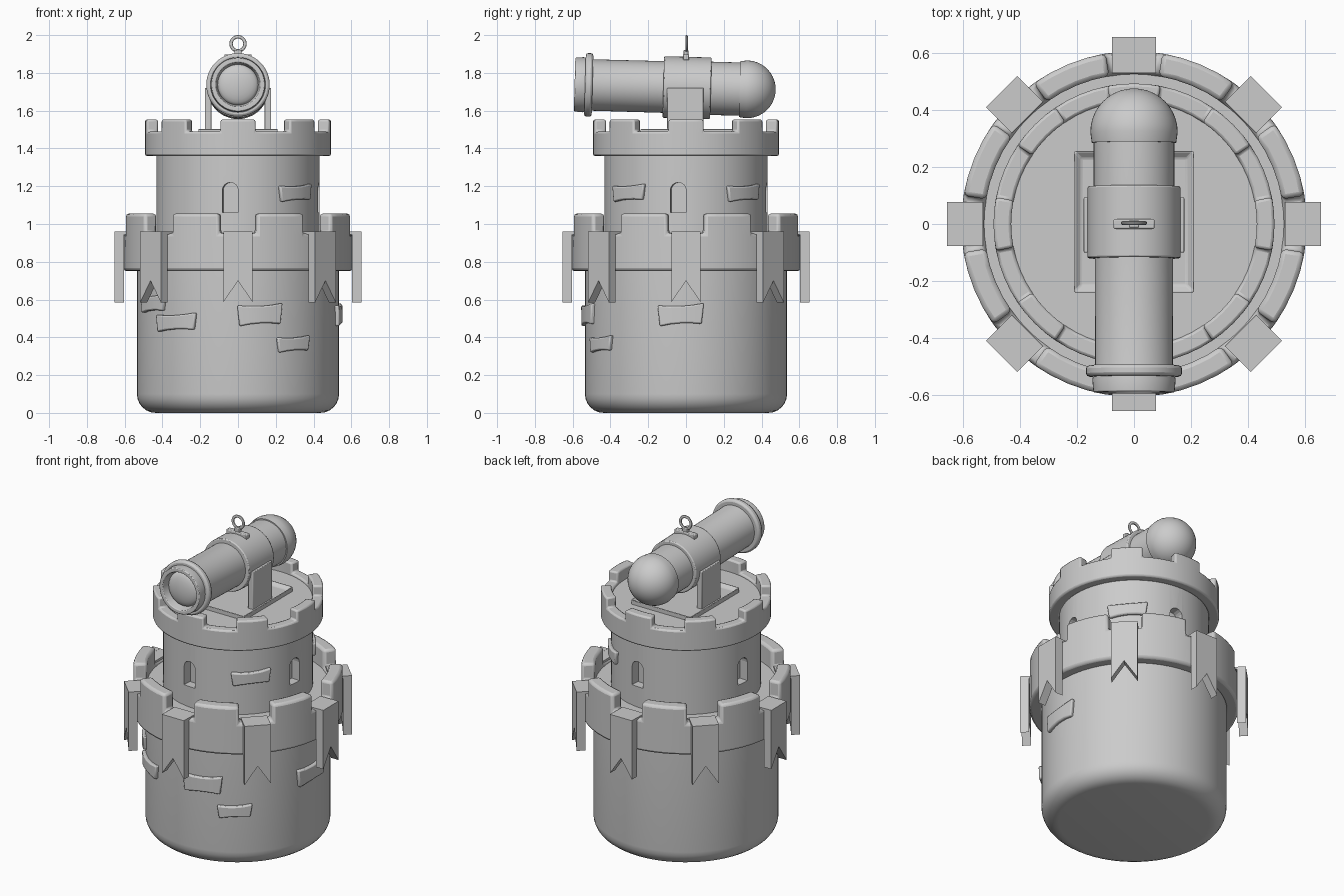
import bpy, bmesh
from math import sin, cos, pi, radians
from mathutils import Matrix, Vector

if "Cube" in bpy.data.objects:
    bpy.data.objects.remove(bpy.data.objects["Cube"])


def finish(bm, name, bevel=0.0, smooth=True, segs=2):
    bmesh.ops.remove_doubles(bm, verts=bm.verts, dist=1e-5)
    bmesh.ops.recalc_face_normals(bm, faces=bm.faces)
    me = bpy.data.meshes.new(name)
    bm.to_mesh(me)
    bm.free()
    ob = bpy.data.objects.new(name, me)
    bpy.context.collection.objects.link(ob)
    if bevel:
        m = ob.modifiers.new("bevel", 'BEVEL')
        m.width, m.segments, m.limit_method = bevel, segs, 'ANGLE'
        m.angle_limit = radians(40)
    for o in bpy.context.selected_objects:
        o.select_set(False)
    ob.select_set(True)
    bpy.context.view_layer.objects.active = ob
    if smooth:
        bpy.ops.object.shade_smooth_by_angle(angle=radians(35))
    return ob


def revolve(bm, profile, angles, closed=False):
    """Spin (radius, z) points around z through the given angles."""
    rings = [[bm.verts.new((r * cos(a), r * sin(a), z)) for r, z in profile] for a in angles]
    n = len(profile)
    for i, ring in enumerate(rings):
        nxt = rings[(i + 1) % len(rings)]
        for j in range(n if closed else n - 1):
            k = (j + 1) % n
            bm.faces.new((ring[j], nxt[j], nxt[k], ring[k]))


def full(n=64):
    return [2 * pi * i / n for i in range(n)]


def lathe(name, profile, bevel=0.0, matrix=None, closed=False, n=64):
    bm = bmesh.new()
    revolve(bm, profile, full(n), closed)
    if matrix:
        bm.transform(matrix)
    return finish(bm, name, bevel)


def battlement(name, r0, r1, z0, zg, z1, first, half, bevel):
    """Ring wall whose top faces are raised into eight merlons."""
    bm = bmesh.new()
    angles = []
    for k in range(8):
        c = radians(first + 45 * k)
        h, gap = radians(half), radians(45 - 2 * half)
        angles += [c - h + 2 * h * i / 4 for i in range(4)]
        angles += [c + h + gap * i / 4 for i in range(4)]
    revolve(bm, [(r0, z0), (r1, z0), (r1, zg), (r0, zg)], angles, True)
    bmesh.ops.recalc_face_normals(bm, faces=bm.faces)
    tops = []
    for f in bm.faces:
        c = f.calc_center_median()
        if abs(c.z - zg) < 1e-4:
            a = Vector((1, 0)).angle_signed(Vector((c.x, -c.y)))
            d = (a * 180 / pi - first + 22.5) % 45 - 22.5
            if abs(d) < half:
                tops.append(f)
    res = bmesh.ops.extrude_face_region(bm, geom=tops)
    for v in res['geom']:
        if isinstance(v, bmesh.types.BMVert):
            v.co.z = z1
    old = [f for f in tops if f.is_valid]
    if old:
        bmesh.ops.delete(bm, geom=old, context='FACES_ONLY')
    return finish(bm, name, bevel)


def add_box(bm, lo, hi):
    lo, hi = Vector(lo), Vector(hi)
    m = Matrix.Translation((lo + hi) / 2) @ Matrix.Diagonal((*(hi - lo), 1))
    return bmesh.ops.create_cube(bm, size=1, matrix=m)['verts']


def box(name, lo, hi, bevel=0.0):
    bm = bmesh.new()
    add_box(bm, lo, hi)
    return finish(bm, name, bevel, smooth=bevel > 0)


def prism(bm, pts, y0, y1):
    """Extrude an (x, z) outline from y0 to y1."""
    front = bm.faces.new([bm.verts.new((x, y0, z)) for x, z in pts])
    res = bmesh.ops.extrude_face_region(bm, geom=[front], use_keep_orig=True)
    verts = [v for v in res['geom'] if isinstance(v, bmesh.types.BMVert)]
    bmesh.ops.translate(bm, verts=verts, vec=(0, y1 - y0, 0))
    return list(front.verts) + verts


def brick(name, radius, deg, z, w, h):
    """Raised stone curved to the wall, slightly waisted in the middle."""
    bm = bmesh.new()
    cols = []
    for i in range(5):
        u = i / 2 - 1
        hh = h / 2 * (0.82 + 0.18 * u * u)
        col = []
        for r, s in ((-0.03, -1), (0.02, -1), (0.02, 1), (-0.03, 1)):
            a = radians(deg) + u * (w / 2 + 0.006 * s) / radius
            col.append(bm.verts.new(((radius + r) * cos(a), (radius + r) * sin(a), z + s * hh + 0.006 * u)))
        cols.append(col)
    for a, b in zip(cols, cols[1:]):
        for j in range(4):
            bm.faces.new((a[j], b[j], b[(j + 1) % 4], a[(j + 1) % 4]))
    bm.faces.new(cols[0])
    bm.faces.new(cols[-1])
    finish(bm, name, 0.008)


# Lower tower with rounded foot
foot = [(0.435 + 0.1 * sin(t * pi / 12), 0.1 - 0.1 * cos(t * pi / 12)) for t in range(7)]
lathe("lower_tower", [(0, 0)] + foot + [(0.535, 0.93), (0, 0.93)])
battlement("lower_battlement", 0.525, 0.605, 0.75, 0.95, 1.055, 22.5, 13, 0.016)

# Upper tower with four arched windows cut in
upper = lathe("upper_tower", [(0, 0.9), (0.432, 0.9), (0.432, 1.475), (0, 1.475)])
bm = bmesh.new()
arch = [(-0.042, 1.06), (0.042, 1.06)] + [(0.042 * cos(t * pi / 8), 1.178 + 0.042 * sin(t * pi / 8)) for t in range(9)]
for k in range(4):
    vs = prism(bm, arch, -0.5, -0.375)
    bmesh.ops.rotate(bm, verts=vs, cent=(0, 0, 0), matrix=Matrix.Rotation(radians(90 * k - 5.5), 3, 'Z'))
cutter = finish(bm, "window_cutter", smooth=False)
cutter.hide_render = True
bpy.context.view_layer.objects.active = upper
mod = upper.modifiers.new("windows", 'BOOLEAN')
mod.operation, mod.object, mod.solver = 'DIFFERENCE', cutter, 'EXACT'
bpy.ops.object.modifier_move_to_index(modifier=mod.name, index=0)
bpy.ops.object.modifier_apply(modifier=mod.name)
bpy.data.objects.remove(cutter)
battlement("upper_battlement", 0.43, 0.492, 1.36, 1.49, 1.553, 0, 11, 0.01)

# Banners hooked over the gaps of the lower wall
bm = bmesh.new()
flag = [(-0.077, 0.96), (-0.077, 0.585), (0, 0.7), (0.077, 0.585), (0.077, 0.96)]
for k in range(8):
    vs = prism(bm, flag, -0.655, -0.603)
    vs += add_box(bm, (-0.077, -0.652, 0.945), (0.077, -0.528, 0.959))
    bmesh.ops.rotate(bm, verts=vs, cent=(0, 0, 0), matrix=Matrix.Rotation(k * pi / 4, 3, 'Z'))
finish(bm, "banners", smooth=False)

# Raised stones
for i, (r, deg, z, w, h) in enumerate([
        (0.535, -128, 0.48, 0.25, 0.09), (0.535, -77.5, 0.52, 0.23, 0.11),
        (0.535, -57, 0.365, 0.19, 0.08), (0.535, -147, 0.58, 0.21, 0.09),
        (0.535, -3, 0.52, 0.23, 0.11), (0.432, -45, 1.165, 0.22, 0.085),
        (0.432, 45, 1.165, 0.22, 0.085)]):
    brick("stone_%d" % (i + 1), r, deg, z, w, h)

# Mount plate with raised border
bm = bmesh.new()
add_box(bm, (-0.21, -0.24, 1.465), (0.21, 0.255, 1.505))
bm.normal_update()
top = max(bm.faces, key=lambda f: f.calc_center_median().z)
bmesh.ops.inset_region(bm, faces=[top], thickness=0.036)
bmesh.ops.translate(bm, verts=list(top.verts), vec=(0, 0, -0.022))
finish(bm, "mount_plate", 0.006)
for s, side in ((-1, "left"), (1, "right")):
    x0, x1 = sorted((s * 0.14, s * 0.176))
    box("mount_bracket_" + side, (x0, -0.1, 1.47), (x1, 0.093, 1.72), 0.004)

# Tube: spun profiles laid along y, tilted slightly up at the front
lay = (Matrix.Translation((0, 0, 1.722)) @ Matrix.Rotation(radians(-1.6), 4, 'X')
       @ Matrix.Rotation(radians(-90), 4, 'X'))
lathe("tube", [(0, -0.53), (0.105, -0.53), (0.118, -0.59), (0.142, -0.59), (0.146, -0.545),
               (0.136, -0.5), (0.137, 0.0), (0.141, 0.13), (0.141, 0.3), (0, 0.3)], 0.004, lay, n=48)
lathe("front_collar", [(0.12, -0.535), (0.168, -0.535), (0.168, -0.495), (0.12, -0.495)],
      0.012, lay, True, 48)
lathe("lens", [(0.108 * sin(t * pi / 12), -0.54 - 0.035 * cos(t * pi / 12)) for t in range(7)], 0, lay, n=48)
lathe("tube_sleeve", [(0.125, -0.12), (0.163, -0.12), (0.163, 0.132), (0.125, 0.132)], 0.006, lay, True, 48)
cap = [(0.153 * cos(t * pi / 20), 0.322 + 0.153 * sin(t * pi / 20)) for t in range(11)]
lathe("rear_cap", [(0, 0.285), (0.148, 0.285)] + cap, 0, lay, n=48)

# Hanging ring on top
box("ring_base", (-0.072, -0.017, 1.868), (0.072, 0.017, 1.898), 0.005)
box("ring_stem", (-0.018, -0.012, 1.89), (0.018, 0.012, 1.922), 0.004)
ring = [(0.037 + 0.009 * cos(t * pi / 5), 0.007 * sin(t * pi / 5)) for t in range(10)]
lathe("ring", ring, 0, Matrix.Translation((0, 0.003, 1.954)) @ Matrix.Rotation(pi / 2, 4, 'X'), True, 32)
